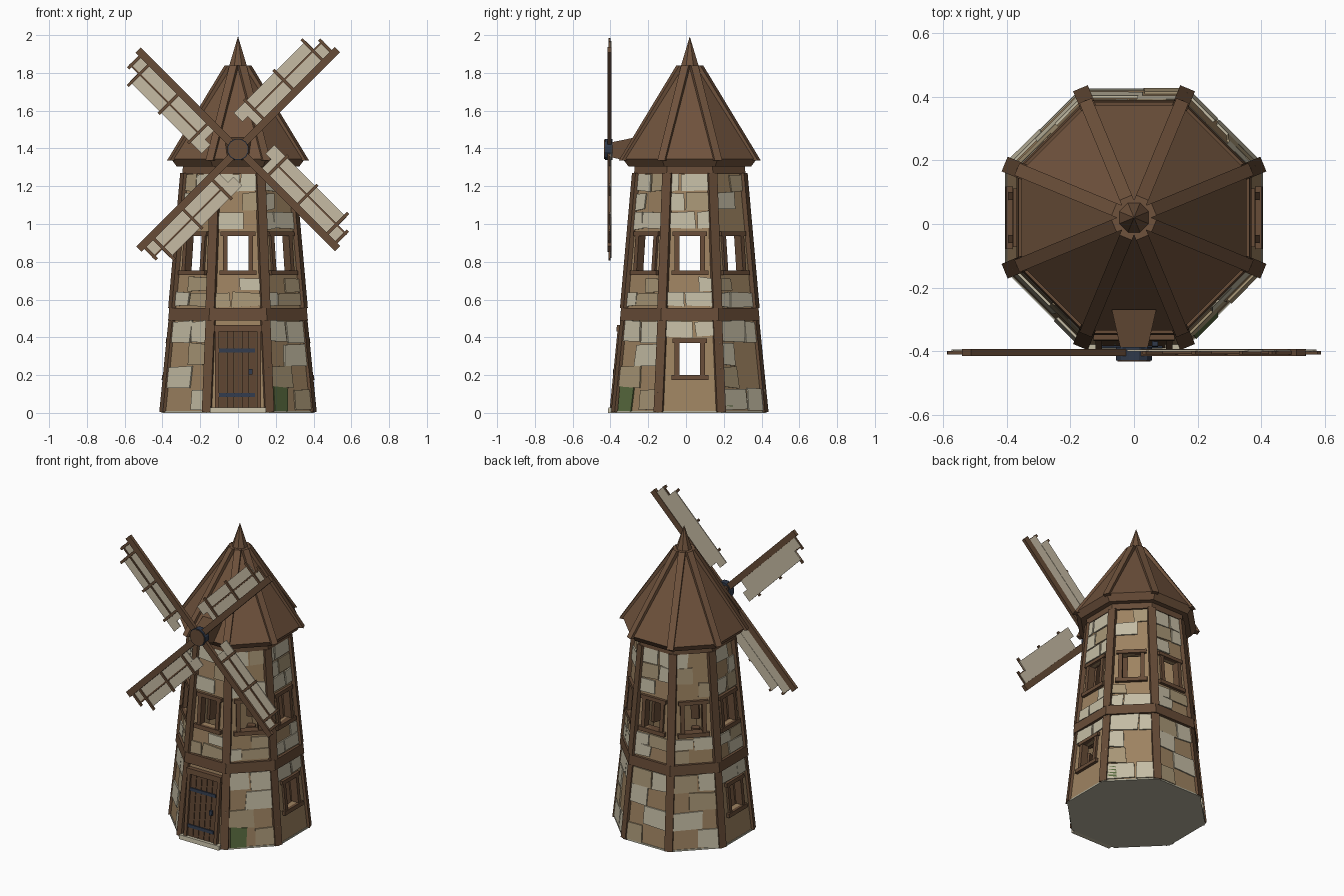
import bpy, bmesh, math, random
from math import sin, cos, tan, radians, pi

random.seed(7)
if "Cube" in bpy.data.objects:
    bpy.data.objects.remove(bpy.data.objects["Cube"])

CY = 0.02                     # tower axis
T = tan(radians(22.5))
parts = {}


def material(name, rgb):
    lin = [((c / 255 + 0.055) / 1.055) ** 2.4 for c in rgb] + [1]
    m = bpy.data.materials.new(name)
    m.use_nodes = True
    m.diffuse_color = lin
    b = next(n for n in m.node_tree.nodes if n.type == 'BSDF_PRINCIPLED')
    b.inputs["Base Color"].default_value = lin
    b.inputs["Roughness"].default_value = 0.9
    return m


WOOD = material("timber brown", (103, 76, 55))
ROOF = material("roof brown", (111, 82, 60))
DOOR = material("door brown", (92, 67, 48))
WALL = material("plaster tan", (158, 131, 97))
PALE = material("pale stone", (196, 188, 164))
MID = material("sandy stone", (168, 150, 118))
MOSS = material("moss green", (88, 106, 62))
SAIL = material("sail cloth", (198, 187, 164))
IRON = material("dark iron", (48, 58, 75))
BASE = material("foundation grey", (178, 175, 155))


def part(name, mat):
    if name not in parts:
        parts[name] = (bmesh.new(), mat)
    return parts[name][0]


def hexa(name, mat, pts):
    """Six-sided solid from two matching quads."""
    bm = part(name, mat)
    v = [bm.verts.new(p) for p in pts]
    bm.faces.new(v[:4])
    bm.faces.new(v[4:])
    for i in range(4):
        j = (i + 1) % 4
        bm.faces.new((v[i], v[j], v[4 + j], v[4 + i]))


def polar(k, out, u, z):
    """Point at distance out along side k, shifted u sideways."""
    a = radians(-90 + 45 * k)
    return (out * cos(a) - u * sin(a), CY + out * sin(a) + u * cos(a), z)


def wall(z):
    return 0.402 - 0.1 * z if z < 0.5 else 0.352 - 0.09 * (z - 0.5)


def on_wall(k, u, z, d):
    r = wall(z) + d
    return polar(k, r, max(-r * T, min(r * T, u)), z)


def slab(name, mat, k, u0, u1, z0, z1, d0, d1):
    """Box following the sloped wall; wide values mitre at the corners."""
    hexa(name, mat, [on_wall(k, u, z, d) for d in (d0, d1)
                     for u, z in ((u0, z0), (u1, z0), (u1, z1), (u0, z1))])


def beam(name, mat, k, w, z0, r0, z1, r1, depth):
    """Corner timber leaning from radius r0 to r1."""
    hexa(name, mat, [polar(k, r + e, u, z) for z, r in ((z0, r0), (z1, r1))
                     for e, u in ((0, -w), (0, w), (-depth, w), (-depth, -w))])


def lathe(name, mat, profile, n=8):
    """Octagonal solid from (apothem, height) pairs."""
    bm = part(name, mat)
    rings = [[bm.verts.new(polar(i + 0.5, r / cos(pi / 8), 0, z)) for i in range(n)]
             for r, z in profile]
    for a, b in zip(rings, rings[1:]):
        for i in range(n):
            j = (i + 1) % n
            bm.faces.new((a[i], a[j], b[j], b[i]))
    bm.faces.new(rings[0])
    bm.faces.new(rings[-1])


STONES = {"P": ("pale_stones", PALE), "S": ("sandy_stones", MID), "M": ("mossy_stones", MOSS)}


def stone(k, u0, u1, z0, z1, kind):
    j = lambda: random.uniform(-0.007, 0.007)
    quad = [(u + j(), max(0.004, z + j())) for u, z in
            ((u0, z0), (u1, z0), (u1, z1), (u0, z1))]
    hexa(*STONES[kind], [on_wall(k, u, z, d) for d in (-0.005, 0.008) for u, z in quad])


def stones(k, z0, z1, rows):
    """Rows of stone pairs from the bottom up; a dot leaves bare plaster."""
    rows = rows.split()
    h = (z1 - z0) / len(rows)
    for i, row in enumerate(rows):
        z = z0 + i * h
        half = wall(z) * T - 0.012
        cut = random.uniform(-0.05, 0.05)
        for kind, a, b in zip(row, (-half, cut + 0.004), (cut - 0.004, half)):
            if kind != ".":
                stone(k, a, b, z + 0.004, z + h - 0.004, kind)


def window(k, z0, z1):
    for s in (-1, 1):
        a, b = sorted((s * 0.055, s * 0.08))
        slab("window_frames", WOOD, k, a, b, z0, z1, -0.036, 0.014)
    slab("window_frames", WOOD, k, -0.098, 0.098, z0 - 0.026, z0, -0.036, 0.02)
    slab("window_frames", WOOD, k, -0.092, 0.092, z1, z1 + 0.024, -0.036, 0.018)


# Stone rows per side: lower wall, below the window, above the window
LAYOUT = [("..", "SS .P", "P. .S PP"),
          (".S S. .P PP", "PS .S", "PP P. PS"),
          ("..", "PP .P", "PP PS PP"),
          ("PP S. P. PP", "PP S.", ".. P. .S"),
          ("S. .P P. SP", "P. PS", "P. SP PP"),
          (".P P. .S SP", "S. PP", ".S S. P."),
          ("..", ".P PS", "PS .P P."),
          (".P P. .S PP", "PS .S", "P. PP SP")]

# Tower sides: wall panels around openings, stones, bands, posts
for k, (low, mid, high) in enumerate(LAYOUT):
    holes = [(0.755, 0.937)]
    if k in (2, 6):
        holes.append((0.2, 0.37))
    levels = sorted([0.008, 0.5, 1.33] + [z for h in holes for z in h])
    for z0, z1 in zip(levels, levels[1:]):
        if (z0, z1) in holes:
            slab("tower_wall", WALL, k, -1, -0.06, z0, z1, -0.03, 0)
            slab("tower_wall", WALL, k, 0.06, 1, z0, z1, -0.03, 0)
        else:
            slab("tower_wall", WALL, k, -1, 1, z0, z1, -0.03, 0)
    for h in holes:
        window(k, *h)

    if k in (2, 6):
        stones(k, 0.4, 0.49, "PP")
    stones(k, 0.01, 0.165 if k in (2, 6) else 0.49, low)
    stones(k, 0.56, 0.72, mid)
    stones(k, 0.97, 1.27, high)

    slab("middle_band", WOOD, k, -1, 1, 0.49, 0.555, -0.01, 0.017)
    slab("top_band", WOOD, k, -1, 1, 1.265, 1.32, -0.01, 0.012)
    c = k + 0.5
    beam("lower_posts", WOOD, c, 0.025, 0.004, 0.441, 0.492, 0.388, 0.085)
    beam("upper_posts", WOOD, c, 0.025, 0.555, 0.390, 1.27, 0.321, 0.085)
    beam("roof_ribs", ROOF, c, 0.021, 1.335, 0.399, 1.84, 0.068, 0.05)

stone(1, -0.125, -0.03, 0.005, 0.135, "M")
stone(3, -0.14, -0.085, 0.03, 0.11, "M")

# Foundation and roof with spire
lathe("foundation", BASE, [(0.406, 0), (0.405, 0.01)])
lathe("roof", ROOF, [(0.05, 1.315), (0.325, 1.305), (0.355, 1.345), (0.046, 1.84), (0.001, 1.99)])

# Door with planks, frame, hinges, handle and step
for i in range(5):
    x = -0.1 + 0.04 * i
    slab("door_planks", DOOR, 0, x + 0.0015, x + 0.0385, 0.02, 0.43, -0.01, 0.012)
for s in (-1, 1):
    a, b = sorted((s * 0.1, s * 0.122))
    slab("door_frame", WOOD, 0, a, b, 0.01, 0.44, -0.01, 0.024)
slab("door_frame", WOOD, 0, -0.128, 0.128, 0.43, 0.465, -0.01, 0.03)
for z in (0.095, 0.33):
    slab("door_hinges", IRON, 0, -0.1, 0.09, z - 0.01, z + 0.01, 0.01, 0.019)
slab("door_handle", IRON, 0, 0.056, 0.076, 0.203, 0.233, 0.01, 0.026)
slab("door_step", PALE, 0, -0.148, 0.148, 0.0, 0.028, -0.01, 0.032)

# Axle housing, hub and cap
HZ = 1.395
hexa("axle_housing", WOOD, [(x * s, y, HZ + z * s) for y, s in ((-0.395, 0.042), (-0.27, 0.07))
                            for x, z in ((-1, -1), (1, -1), (1, 0.9), (-1, 0.9))])


def disc(name, mat, r, y0, y1, n):
    bm = part(name, mat)
    ends = [[bm.verts.new((r * cos(2 * pi * (i + 0.5) / n), y, HZ + r * sin(2 * pi * (i + 0.5) / n)))
             for i in range(n)] for y in (y0, y1)]
    for i in range(n):
        j = (i + 1) % n
        bm.faces.new((ends[0][i], ends[0][j], ends[1][j], ends[1][i]))
    for e in ends:
        bm.faces.new(e)


disc("hub", IRON, 0.058, -0.43, -0.388, 12)
disc("hub_cap", WOOD, 0.053, -0.433, -0.42, 12)


def bar(name, mat, q, u0, u1, v0, v1, y0, y1):
    """Box in the plane of blade q: u outward, v sideways."""
    a = radians(45 + 90 * q)
    hexa(name, mat, [(u * cos(a) - v * sin(a), y, HZ + u * sin(a) + v * cos(a)) for y in (y0, y1)
                     for u, v in ((u0, v0), (u1, v0), (u1, v1), (u0, v1))])


# Four blades: spar, two cloth strips, lath and crossbars
for q in range(4):
    bar("blade_spars", WOOD, q, 0, 0.745, -0.018, 0.022, -0.416, -0.394)
    bar("blade_cloth", SAIL, q, 0.16, 0.72, 0.02, 0.086, -0.403, -0.397)
    bar("blade_cloth", SAIL, q, 0.12, 0.66, 0.086, 0.152, -0.401, -0.395)
    bar("blade_laths", WOOD, q, 0.2, 0.725, 0.082, 0.092, -0.409, -0.4)
    for u, v in ((0.21, 0.165), (0.43, 0.165), (0.65, 0.175), (0.715, 0.108)):
        bar("blade_crossbars", WOOD, q, u - 0.008, u + 0.008, 0.01, v, -0.411, -0.4)

# Turn every part into an object
for name, (bm, mat) in parts.items():
    bmesh.ops.recalc_face_normals(bm, faces=bm.faces)
    me = bpy.data.meshes.new(name)
    bm.to_mesh(me)
    bm.free()
    me.materials.append(mat)
    bpy.context.scene.collection.objects.link(bpy.data.objects.new(name, me))
